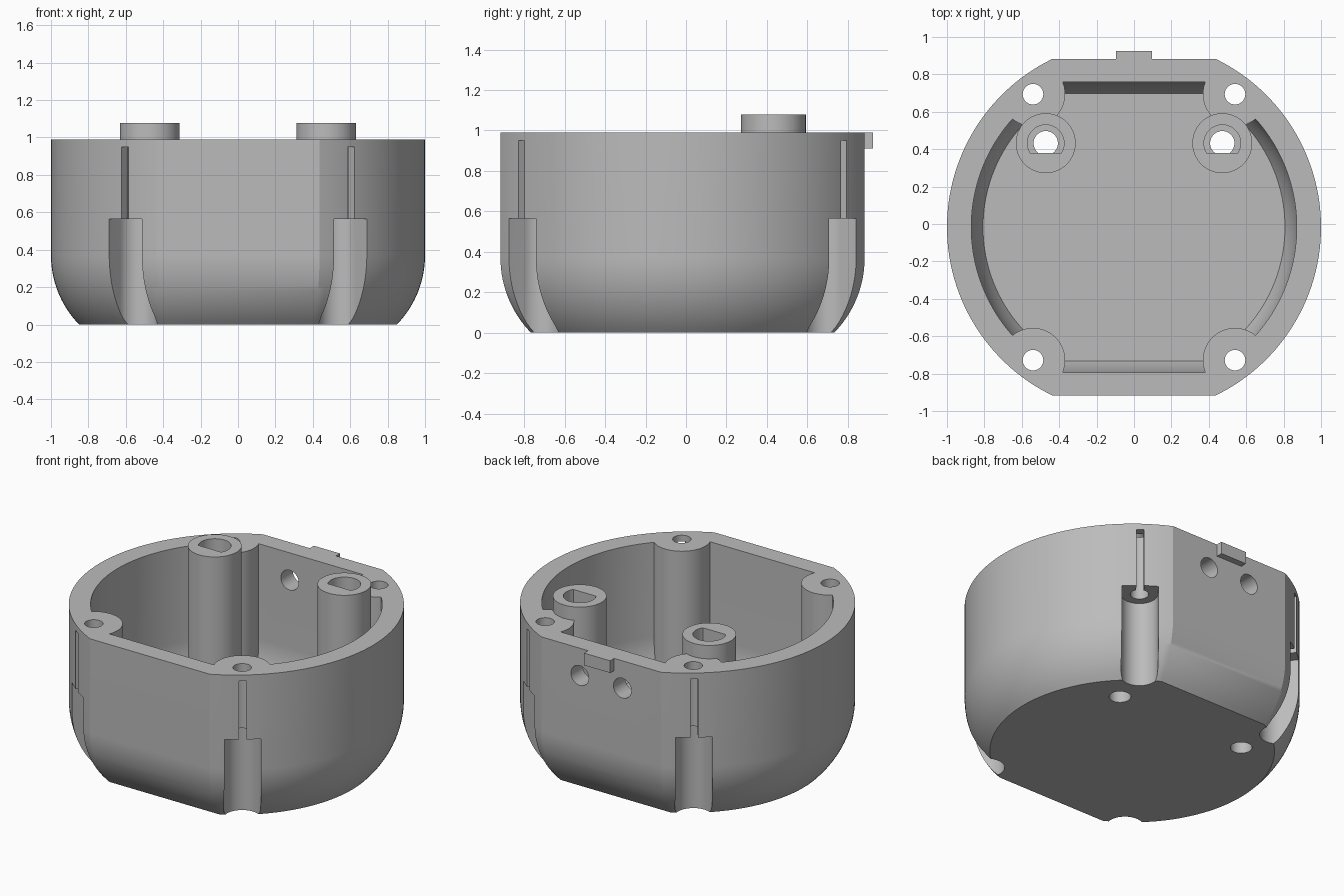
import bpy, bmesh
from math import sin, cos, asin, atan2, pi, sqrt, tau
from mathutils import Matrix

if "Cube" in bpy.data.objects:
    bpy.data.objects.remove(bpy.data.objects["Cube"])

CY = -0.017          # centre of the round body
HEIGHT = 0.99
FILLET_H, FILLET_R = 0.37, 0.53

grey = bpy.data.materials.new("plain_grey")
grey.use_nodes = True
grey.diffuse_color = (0.5, 0.5, 0.5, 1)
grey.node_tree.nodes["Principled BSDF"].inputs["Base Color"].default_value = (0.5, 0.5, 0.5, 1)


def arc(cx, cy, r, a0=0.0, a1=tau, n=48):
    """Points along an arc; a full turn leaves out the repeated end."""
    count = n if a1 - a0 > tau - 0.001 else n + 1
    return [(cx + r * cos(a0 + (a1 - a0) * i / n), cy + r * sin(a0 + (a1 - a0) * i / n))
            for i in range(count)]


def loft(name, rings, matrix=Matrix()):
    """Closed solid through (outline, z) rings with equal point counts."""
    bm = bmesh.new()
    loops = [[bm.verts.new((x, y, z)) for x, y in pts] for pts, z in rings]
    n = len(loops[0])
    for low, high in zip(loops, loops[1:]):
        for i in range(n):
            j = (i + 1) % n
            bm.faces.new((low[i], low[j], high[j], high[i]))
    bm.faces.new(loops[0][::-1])
    bm.faces.new(loops[-1])
    bm.transform(matrix)
    bmesh.ops.recalc_face_normals(bm, faces=bm.faces)
    mesh = bpy.data.meshes.new(name)
    bm.to_mesh(mesh)
    bm.free()
    mesh.materials.append(grey)
    obj = bpy.data.objects.new(name, mesh)
    bpy.context.collection.objects.link(obj)
    return obj


def prism(name, pts, z0, z1, matrix=Matrix()):
    return loft(name, [(pts, z0), (pts, z1)], matrix)


def combine(target, tool, operation):
    """Apply a boolean and discard the tool."""
    tool.hide_render = True
    bpy.context.view_layer.objects.active = target
    mod = target.modifiers.new("bool", 'BOOLEAN')
    mod.operation, mod.solver, mod.object = operation, 'EXACT', tool
    bpy.ops.object.modifier_apply(modifier=mod.name)
    bpy.data.objects.remove(tool)


def flatted_circle(r, flat):
    """Circle with its front and back cut off straight."""
    a = asin(flat / r)
    return arc(0, CY, r, -a, a, 56) + arc(0, CY, r, pi - a, pi + a, 56)


def rounded_cup(name, r, flat, z0, z1):
    """Flatted cylinder whose wall curves inward towards the base."""
    steps = 14
    levels = [z0 + (FILLET_H - z0) * i / steps for i in range(steps + 1)] + [z1]
    rings = []
    for z in levels:
        d = FILLET_R - sqrt(FILLET_R ** 2 - max(FILLET_H - z, 0) ** 2)
        rings.append((flatted_circle(r - d, flat - d), z))
    return loft(name, rings)


# Hollow body with four corner posts left standing in the cavity
body = rounded_cup("housing_body", 1.0, 0.9, 0, HEIGHT)
cavity = rounded_cup("cavity", 0.87, 0.777, 0.12, HEIGHT + 0.2)
corners = [(sx * 0.54, CY + sy * 0.711) for sx in (-1, 1) for sy in (-1, 1)]
for x, y in corners:
    combine(cavity, prism("post", arc(x, y, 0.172, n=64), -0.2, 1.5), 'DIFFERENCE')
combine(body, cavity, 'DIFFERENCE')

# Two taller bosses with D-shaped bores and round holes through the floor
for x in (-0.472, 0.472):
    y = 0.432
    combine(body, prism("boss", arc(x, y, 0.16, n=64), 0.06, 1.078), 'UNION')
    a = asin(0.052 / 0.098)
    combine(body, prism("bore", arc(x, y, 0.098, -a, pi + a), 0.12, 1.3), 'DIFFERENCE')
    combine(body, prism("floor_hole", arc(x, y, 0.065), -0.1, 0.2), 'DIFFERENCE')

# Corner screw holes, wide access grooves and narrow slots facing outward
for x, y in corners:
    turn = Matrix.Translation((x, y, 0)) @ Matrix.Rotation(atan2(y - CY, x), 4, 'Z')
    groove = arc(0, 0, 0.11, pi / 2, 3 * pi / 2, 32) + [(0.4, -0.11), (0.4, 0.11)]
    slot = [(0, -0.023), (0.4, -0.023), (0.4, 0.023), (0, 0.023)]
    combine(body, prism("groove", groove, -0.1, 0.565, turn), 'DIFFERENCE')
    combine(body, prism("screw_hole", arc(x, y, 0.055), 0.5, 1.2), 'DIFFERENCE')
    combine(body, prism("slot", slot, 0.55, 0.95, turn), 'DIFFERENCE')

# Pair of cable holes through the back wall
for x in (-0.155, 0.155):
    place = Matrix.Translation((x, 0.8, 0.81)) @ Matrix.Rotation(pi / 2, 4, 'X')
    combine(body, prism("cable_hole", arc(0, 0, 0.065), -0.15, 0.15, place), 'DIFFERENCE')

# Small locating tab on the back rim
tab = [(-0.095, 0.85), (0.095, 0.85), (0.095, 0.925), (-0.095, 0.925)]
combine(body, prism("back_tab", tab, 0.91, HEIGHT), 'UNION')

bpy.ops.object.select_all(action='DESELECT')
body.select_set(True)
bpy.context.view_layer.objects.active = body
bpy.ops.object.shade_smooth_by_angle(angle=pi / 7)
